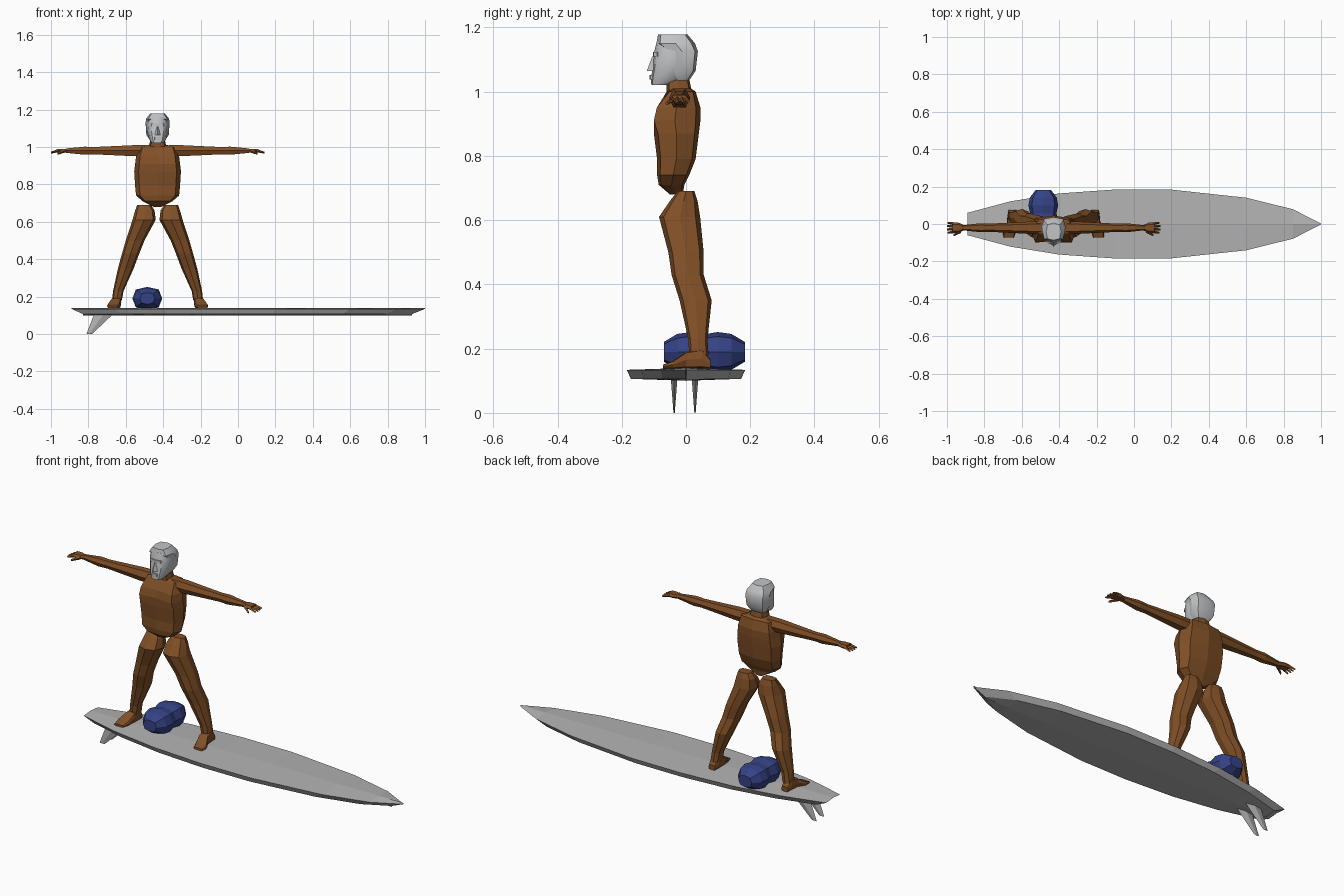
import bpy, bmesh
from math import sin, cos, pi, radians, copysign

default_cube = bpy.data.objects.get("Cube")
if default_cube:
    bpy.data.objects.remove(default_cube, do_unlink=True)


def material(name, color):
    mat = bpy.data.materials.new(name)
    mat.use_nodes = True
    mat.diffuse_color = (*color, 1)
    shader = mat.node_tree.nodes["Principled BSDF"]
    shader.inputs["Base Color"].default_value = (*color, 1)
    return mat


SKIN = material("brown skin", (.22, .08, .02))
GREY = material("board grey", (.45, .45, .45))
PALE = material("pale grey", (.54, .55, .56))
BLUE = material("bag blue", (.035, .055, .24))
BODY_X = -.43
ARM_Y = -.02
ARM_Z = .98


def build(name, mat, sections, smooth=0):
    """Bridge equal-sized point loops into a closed solid."""
    bm = bmesh.new()
    loops = [[bm.verts.new(point) for point in section] for section in sections]
    for lower, upper in zip(loops, loops[1:]):
        for i in range(len(lower)):
            bm.faces.new((lower[i - 1], lower[i], upper[i], upper[i - 1]))
    bm.faces.new(loops[0])
    bm.faces.new(loops[-1])
    bmesh.ops.recalc_face_normals(bm, faces=bm.faces)
    mesh = bpy.data.meshes.new(name)
    bm.to_mesh(mesh)
    bm.free()
    mesh.materials.append(mat)
    if smooth:
        mesh.shade_smooth()
        mesh.set_sharp_from_angle(angle=radians(smooth))
    obj = bpy.data.objects.new(name, mesh)
    bpy.context.collection.objects.link(obj)
    return obj


def loft(name, mat, axis, stations, sides=8, power=.6, side=1, origin=BODY_X, smooth=0):
    """Each station: place along axis, then centre and radius on the other two axes."""
    sections = []
    for place, u_mid, u_rad, v_mid, v_rad in stations:
        section = []
        for i in range(sides):
            angle = 2 * pi * i / sides
            c, s = round(cos(angle), 5), round(sin(angle), 5)
            u = u_mid + u_rad * copysign(abs(c) ** power, c)
            v = v_mid + v_rad * copysign(abs(s) ** power, s)
            x, y, z = {"x": (place, u, v), "y": (u, place, v), "z": (u, v, place)}[axis]
            section.append((origin + side * x, y, z))
        sections.append(section)
    return build(name, mat, sections, smooth)


# Board: pointed nose, square tail, bevelled underside, crowned deck
def board_half_width(x):
    u = (x - .05) / .95
    taper, narrowest = (.7, .002) if u > 0 else (.53, .06)
    return max(narrowest, .187 * (1 - u * u) ** taper)


def board_section(x):
    top = board_half_width(x)
    low, low_x = top * .93, x * .93
    return [(x, -top, .134), (x, 0, .14), (x, top, .134),
            (low_x, low, .106), (low_x, 0, .1), (low_x, -low, .106)]


build("board", GREY, [board_section(x) for x in (-.89, -.66, -.4, -.1, .2, .6, .85, 1)])

# Twin fins: swept blades that thin towards the tip
for label, y in (("right", -.037), ("left", .028)):
    loft(label + "_fin", GREY, "z", [(0, -.795, .015, y, .002), (.104, -.72, .05, y, .01)],
         sides=4, origin=0)

# Torso, with the middle of the chest pushed in as a cleft
torso = loft("torso", SKIN, "z", [
    (.68, 0, .02, -.03, .02),
    (.71, 0, .08, -.045, .04),
    (.74, 0, .115, -.04, .05),
    (.79, 0, .12, -.03, .06),
    (.87, 0, .125, -.03, .07),
    (.91, 0, .12, -.035, .08),
    (.95, 0, .115, -.03, .075),
    (1, 0, .1, -.015, .045),
    (1.01, 0, .05, -.015, .03)])
for vertex in torso.data.vertices:
    p = vertex.co
    if abs(p.x - BODY_X) < .01 and p.y < ARM_Y and .9 < p.z < ARM_Z:
        p.y += .025
loft("neck", SKIN, "z", [(.99, 0, .05, ARM_Y, .04), (1.05, 0, .036, -.026, .034)])

# Head, cap of hair and facial features
loft("head", PALE, "z", [
    (1.02, 0, .03, -.08, .028),
    (1.04, 0, .045, -.055, .054),
    (1.08, 0, .055, -.04, .063),
    (1.12, 0, .058, -.035, .065),
    (1.16, 0, .05, -.04, .05)], sides=12, power=.8, smooth=35)
loft("hair", PALE, "z", [
    (1.035, 0, .04, -.02, .03),
    (1.065, 0, .06, -.01, .04),
    (1.125, 0, .064, -.012, .049),
    (1.15, 0, .062, -.032, .06),
    (1.178, 0, .04, -.041, .046)], smooth=35)
loft("nose", PALE, "z", [(1.065, 0, .016, -.1, .022), (1.11, 0, .006, -.095, .01)], sides=4)
for label, z, y, width in (("brow", 1.117, -.09, .04), ("lips", 1.045, -.1, .018)):
    loft(label, PALE, "z", [(z + step, 0, width, y, .013) for step in (-.007, .007)])

# Limbs, built on both sides of the body's centre
for label, side in (("left", 1), ("right", -1)):
    arm = [(.06, .033), (.13, .033), (.22, .028), (.34, .022), (.39, .024), (.49, .013)]
    loft(label + "_arm", SKIN, "x", [(x, ARM_Y, r, ARM_Z, r) for x, r in arm],
         sides=6, power=.8, side=side)

    palm = [(.48, .014), (.51, .028), (.54, .027)]
    loft(label + "_hand", SKIN, "x", [(x, ARM_Y, r, ARM_Z, .011) for x, r in palm],
         sides=6, side=side)
    for finger in range(4):
        spread = finger - 1.5
        y = ARM_Y + spread * .014
        tip = .573 - .004 * abs(spread)
        loft(f"{label}_finger_{finger + 1}", SKIN, "x", [
            (.53, y, .008, ARM_Z, .008),
            (tip, y + spread * .004, .005, ARM_Z - .01, .005)], sides=4, side=side)
    loft(label + "_thumb", SKIN, "x", [
        (.495, -.038, .01, ARM_Z, .01),
        (.535, -.06, .006, ARM_Z - .016, .006)], sides=4, side=side)

    loft(label + "_leg", SKIN, "z", [
        (.18, .217, .026, .04, .03),
        (.23, .21, .028, .037, .03),
        (.35, .17, .042, .03, .05),
        (.43, .144, .046, .005, .05),
        (.5, .12, .05, 0, .055),
        (.61, .072, .062, -.02, .064),
        (.66, .068, .052, -.007, .043),
        (.69, .072, .037, 0, .026)], power=.75, side=side)
    loft(label + "_foot", SKIN, "y", [
        (.076, .22, .02, .152, .014),
        (.05, .22, .026, .169, .03),
        (0, .223, .028, .165, .026),
        (-.04, .236, .035, .15, .012),
        (-.072, .24, .028, .144, .006)], power=.5, side=side)

# Soft bag lying on the deck: rounded ends and a pinched middle
bag = []
for i in range(7):
    t = (i - 3) / 3
    fullness = .88 if i == 3 else 1 - .5 * t ** 4
    bag.append((.057 + .126 * t, -.485, .08 * fullness, .19, .062 * fullness))
loft("bag", BLUE, "y", bag, power=.75, origin=0)
